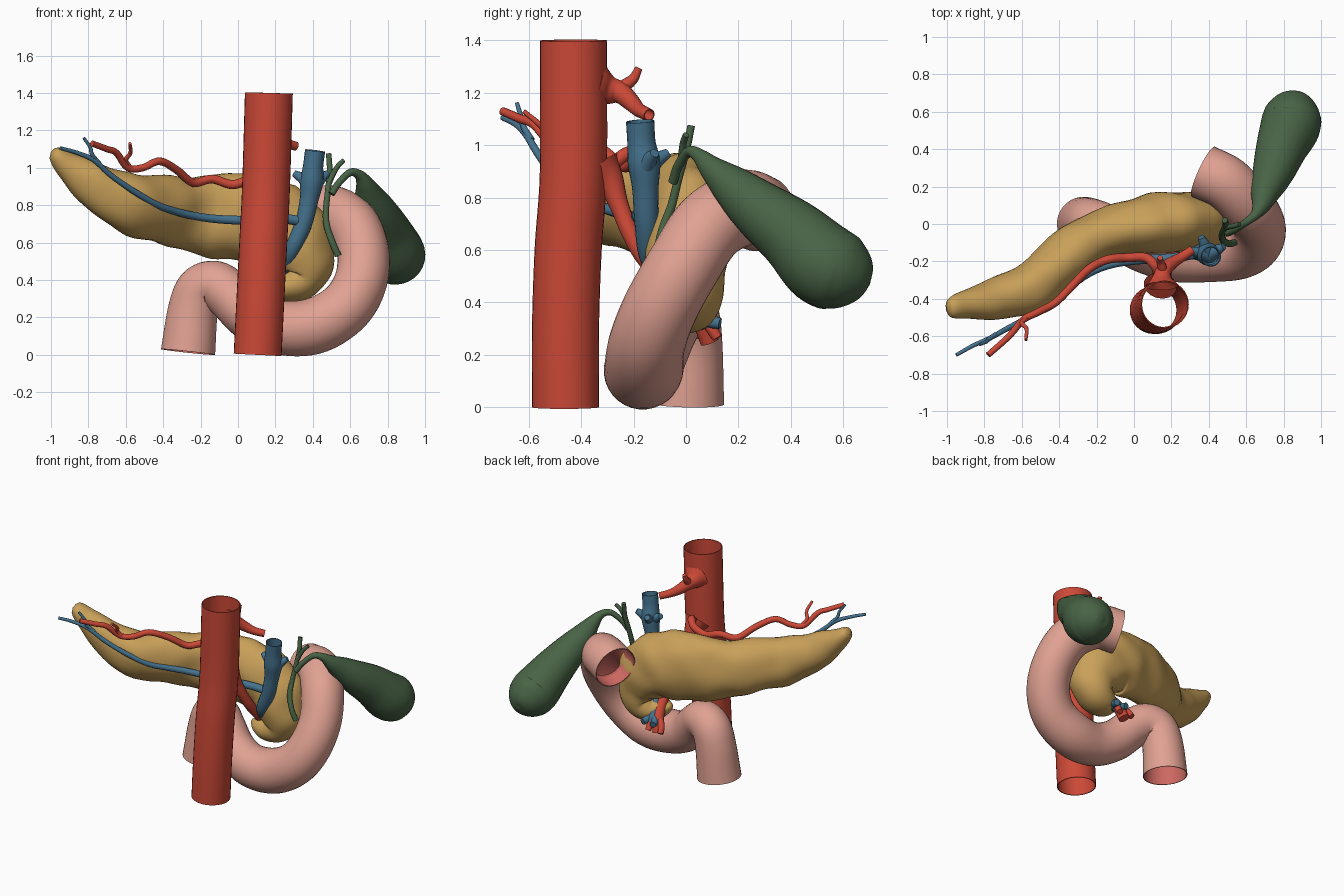
import bpy
import bmesh
import math
from mathutils import Vector, noise

if "Cube" in bpy.data.objects:
    bpy.data.objects.remove(bpy.data.objects["Cube"], do_unlink=True)


def material(name, color):
    mat = bpy.data.materials.new(name)
    mat.use_nodes = True
    mat.diffuse_color = (*color, 1)
    mat.node_tree.nodes["Principled BSDF"].inputs["Base Color"].default_value = (*color, 1)
    return mat


artery_red = material("artery red", (.6, .066, .038))
vein_blue = material("vein blue", (.06, .17, .27))
bile_green = material("bile green", (.065, .125, .06))
gut_pink = material("gut pink", (.75, .36, .29))
gut_lining = material("gut lining red", (.62, .14, .12))
gland_yellow = material("gland yellow", (.58, .35, .1))


def spline(points, steps):
    """Sample a smooth curve through points of any dimension."""
    ctrl = [Vector(p) for p in points]
    ctrl = [ctrl[0] * 2 - ctrl[1]] + ctrl + [ctrl[-1] * 2 - ctrl[-2]]
    out = []
    for a, b, c, d in zip(ctrl, ctrl[1:], ctrl[2:], ctrl[3:]):
        for k in range(steps):
            t = k / steps
            out.append((b * 2 + (c - a) * t + (a * 2 - b * 5 + c * 4 - d) * t ** 2
                        + (b * 3 - a - c * 3 + d) * t ** 3) / 2)
    return out + [ctrl[-2]]


def sweep(name, path, radii, mat, sides=16, steps=6, wall=0, lining=None, flat=False, lumps=0):
    """Sweep an ellipse along the path; radii holds (width, depth) per point."""
    centres = spline(path, steps)
    sizes = spline(radii, steps)
    bm = bmesh.new()
    rings = []
    across = None
    last = len(centres) - 1
    for i, centre in enumerate(centres):
        tangent = (centres[min(i + 1, last)] - centres[max(i - 1, 0)]).normalized()
        if flat:
            across = Vector((0, 1, 0)).cross(tangent).normalized()
        else:
            guess = across or tangent.orthogonal()
            across = (guess - tangent * guess.dot(tangent)).normalized()
        depth = tangent.cross(across)
        ring = []
        for j in range(sides):
            angle = math.tau * j / sides
            offset = (across * math.cos(angle) * max(sizes[i][0], .003)
                      + depth * math.sin(angle) * max(sizes[i][1], .003))
            swell = 1 + lumps * noise.noise((centre + offset) * 6)
            ring.append(bm.verts.new(centre + offset * swell))
        rings.append(ring)
    for low, high in zip(rings, rings[1:]):
        for j in range(sides):
            k = (j + 1) % sides
            bm.faces.new((low[j], low[k], high[k], high[j]))
    if not wall:
        bm.faces.new(rings[0][::-1])
        bm.faces.new(rings[-1])
    mesh = bpy.data.meshes.new(name)
    bm.to_mesh(mesh)
    bm.free()
    obj = bpy.data.objects.new(name, mesh)
    bpy.context.collection.objects.link(obj)
    mesh.materials.append(mat)
    bpy.ops.object.select_all(action="DESELECT")
    obj.select_set(True)
    bpy.context.view_layer.objects.active = obj
    if wall:
        shell = obj.modifiers.new("wall", "SOLIDIFY")
        shell.thickness = wall
        shell.offset = -1
        if lining:
            mesh.materials.append(lining)
            shell.material_offset = 1
        bpy.ops.object.modifier_apply(modifier=shell.name)
    bpy.ops.object.shade_smooth_by_angle(angle=math.radians(50))
    return obj


def tube(name, path, mat, start=None, end=None, **options):
    """Round tube: a fourth value per point is its radius, else taper from start to end."""
    if start is None:
        sizes = [(p[3], p[3]) for p in path]
    else:
        finish = start if end is None else end
        count = len(path) - 1
        sizes = [(start + (finish - start) * i / count,) * 2 for i in range(count + 1)]
    return sweep(name, [p[:3] for p in path], sizes, mat, **options)


# Large artery trunk, hollow
tube("main_artery", [(.105, -.46, 0), (.12, -.46, .3), (.135, -.45, .6), (.15, -.43, .9),
                     (.165, -.43, 1.4)], artery_red, .128, sides=32, wall=.006)

# Upper artery trunk and its two branches
tube("upper_artery", [(.15, -.33, 1.22, .09), (.15, -.29, 1.21, .055), (.16, -.25, 1.2, .042),
                      (.2, -.21, 1.165, .034), (.25, -.18, 1.135, .027),
                      (.31, -.14, 1.115, .024)], artery_red, wall=.004)
tube("upper_artery_twig", [(.16, -.27, 1.2), (.15, -.23, 1.23), (.14, -.2, 1.255),
                           (.14, -.18, 1.295)], artery_red, .03, .014)

# Lower artery running down behind the gland
tube("lower_artery", [(.14, -.33, .91, .09), (.15, -.29, .86, .055), (.165, -.255, .77, .037),
                      (.19, -.21, .66, .034), (.21, -.15, .56, .034), (.205, -.04, .45, .036),
                      (.185, .05, .35, .038), (.16, .09, .25, .036)], artery_red)
for side in (-1, 1):
    tube("lower_artery_twig", [(.18, .05, .35), (.175 + side * .04, .09, .31),
                               (.17 + side * .05, .12, .265)], artery_red, .024, .02)

# Winding artery along the top of the gland, with a twig
tube("winding_artery", [(.14, -.29, .92), (.11, -.22, .97), (.06, -.18, .94), (-.03, -.18, .91),
                        (-.14, -.19, .94), (-.24, -.24, .92), (-.33, -.33, .99),
                        (-.42, -.42, 1.035), (-.51, -.47, 1), (-.59, -.51, 1),
                        (-.65, -.58, 1.08), (-.7, -.63, 1.1), (-.78, -.7, 1.13)],
     artery_red, .027, .016, sides=12)
tube("winding_artery_twig", [(-.57, -.5, .99), (-.6, -.53, 1.04), (-.575, -.56, 1.08),
                             (-.578, -.62, 1.13)], artery_red, .015, .009, sides=10)

# Vein trunk with stubs near the top
tube("main_vein", [(.412, -.175, 1.092, .054), (.402, -.17, 1.01, .054), (.395, -.16, .93, .062),
                   (.38, -.155, .83, .05), (.35, -.15, .7, .046), (.29, -.13, .56, .042),
                   (.25, -.03, .45, .04), (.22, .05, .36, .038), (.21, .08, .31, .036)],
     vein_blue, wall=.005)
for reach, back in ((-.1, -.14), (.08, -.12), (-.04, -.07)):
    tube("vein_stub", [(.4, -.165, .9), (.4 + reach * .5, (back - .165) / 2, .94),
                       (.4 + reach, back, .97)], vein_blue, .045, .018)
for side in (-1, 1):
    tube("vein_twig", [(.22, .05, .36), (.215 + side * .03, .09, .33),
                       (.215 + side * .04, .13, .32)], vein_blue, .028, .022)

# Long vein along the front of the gland, forking at its tip
tube("long_vein", [(.36, -.15, .71), (.22, -.18, .73), (.05, -.19, .72), (-.1, -.21, .725),
                   (-.22, -.252, .74), (-.33, -.325, .765), (-.43, -.41, .8),
                   (-.55, -.49, .87), (-.68, -.56, .96), (-.77, -.61, 1.04),
                   (-.86, -.65, 1.08), (-.95, -.7, 1.105)], vein_blue, .028, .01, sides=12)
tube("long_vein_fork", [(-.74, -.59, 1.02), (-.78, -.62, 1.07), (-.79, -.63, 1.11),
                        (-.825, -.645, 1.16)], vein_blue, .013, .008, sides=10)

# Gland: flattened lumpy body, tail on the right, head curling down on the left
gland = [(-.995, -.455, 1.085, .015, .02), (-.975, -.45, 1.07, .045, .055),
         (-.9, -.43, 1, .08, .08), (-.75, -.405, .895, .13, .105), (-.55, -.335, .8, .16, .135),
         (-.35, -.16, .77, .19, .13), (-.22, -.075, .75, .21, .13), (-.1, -.035, .735, .225, .142),
         (.1, 0, .73, .235, .157), (.255, .015, .67, .215, .16), (.345, 0, .53, .18, .15),
         (.345, 0, .41, .12, .125), (.27, -.015, .37, .09, .11), (.19, -.03, .385, .06, .075),
         (.14, -.035, .4, .015, .02)]
sweep("gland", [p[:3] for p in gland], [p[3:] for p in gland], gland_yellow,
      sides=32, flat=True, lumps=.12)

# Looping gut tube, hollow with a red lining
tube("gut_loop", [(.37, .28, .74, .147), (.5, .215, .76, .145), (.615, .09, .69, .142),
                  (.67, -.012, .535, .14), (.65, -.1, .375, .142), (.56, -.15, .24, .146),
                  (.4, -.16, .152, .151), (.22, -.165, .147, .145), (.07, -.13, .21, .137),
                  (-.04, -.08, .315, .132), (-.12, -.035, .372, .13), (-.2, -.005, .345, .132),
                  (-.242, .005, .23, .135), (-.267, 0, .015, .146)],
     gut_pink, sides=32, wall=.006, lining=gut_lining)

# Bile sac and its narrow neck
tube("bile_sac", [(.5, -.05, .86, .018), (.54, -.03, .92, .018), (.6, .01, .975, .02),
                  (.65, .05, .96, .028), (.68, .1, .91, .05), (.705, .18, .84, .083),
                  (.745, .28, .755, .112), (.79, .41, .655, .138), (.835, .52, .55, .16),
                  (.848, .595, .515, .15), (.856, .655, .49, .11), (.86, .69, .475, .06),
                  (.86, .702, .47, .003)], bile_green, sides=28)

# Bile ducts
tube("bile_duct", [(.485, .02, 1.075), (.49, 0, .98), (.48, -.03, .87), (.47, -.055, .77),
                   (.475, -.085, .69), (.505, -.105, .6), (.535, -.1, .53)],
     bile_green, .015, .019, sides=12)
tube("bile_duct_branch", [(.487, -.02, .92), (.51, -.015, .97), (.535, -.01, 1.01),
                          (.565, 0, 1.04)], bile_green, .016, .012, sides=10)
